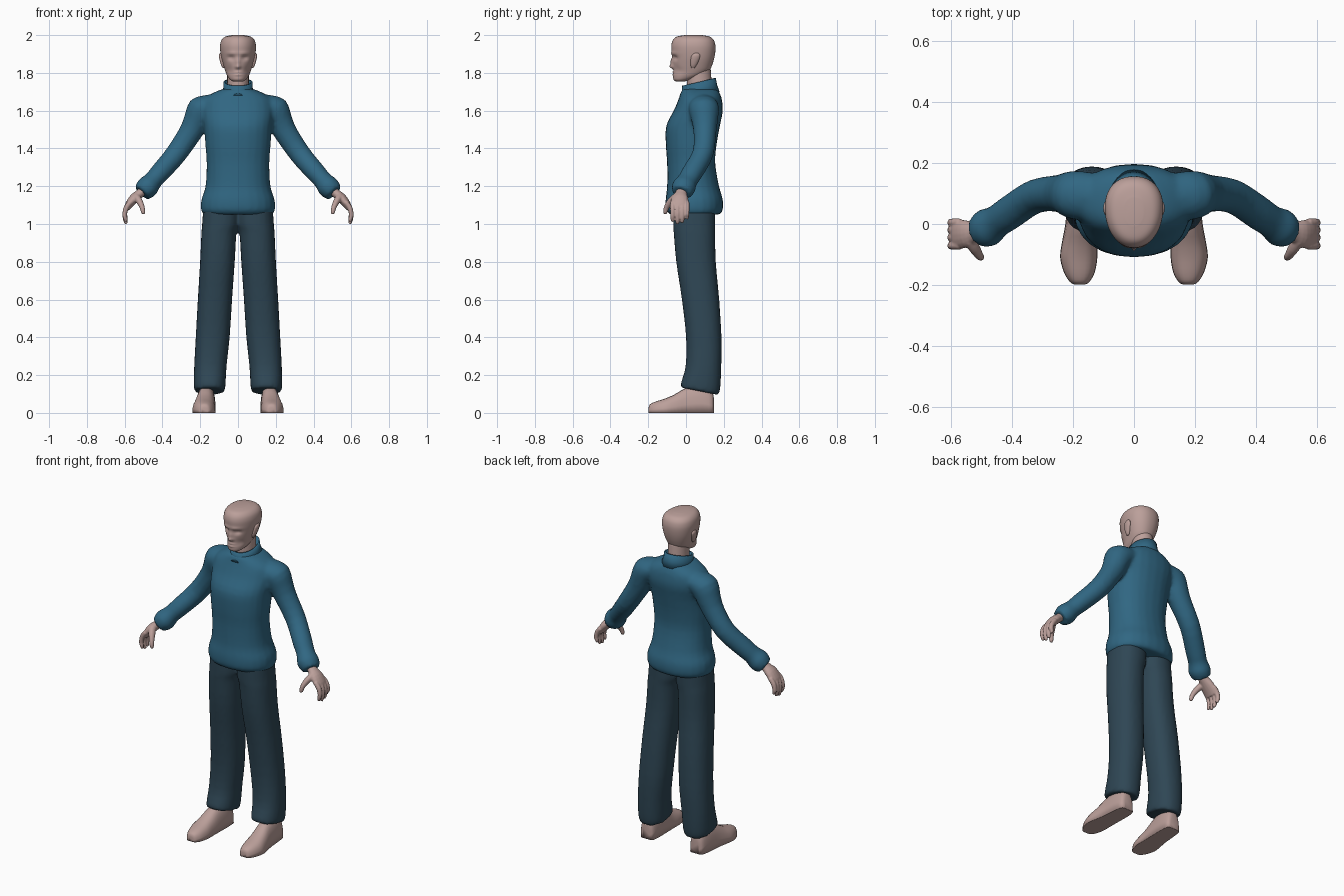
import bpy, bmesh, math
from mathutils import Vector


def material(name, rgb):
    m = bpy.data.materials.new(name)
    m.diffuse_color = (*rgb, 1)
    return m


SKIN = material("skin", (0.50, 0.35, 0.325))
WOOL = material("blue wool", (0.03, 0.135, 0.225))
CLOTH = material("dark trouser cloth", (0.028, 0.062, 0.09))


def catmull(rows, sub):
    """Smoothly interpolate rows of numbers."""
    out = []
    for i in range(len(rows) - 1):
        a, b, c, d = (rows[min(max(i + k, 0), len(rows) - 1)] for k in (-1, 0, 1, 2))
        for s in range(sub):
            t = s / sub
            out.append([0.5 * (2 * q + (r - p) * t + (2 * p - 5 * q + 4 * r - w) * t * t
                               + (3 * q - p - 3 * r + w) * t ** 3)
                        for p, q, r, w in zip(a, b, c, d)])
    return out + [list(rows[-1])]


def loft(bm, rings, sx=1, segs=24, sub=3, power=1.0, egg=0.0):
    """Capped skin over rings given as centre, half axis u, half axis v."""
    loops = []
    for r in catmull(rings, sub):
        c, u, v = Vector(r[0:3]), Vector(r[3:6]), Vector(r[6:9])
        loop = []
        for k in range(segs):
            a = 2 * math.pi * k / segs
            ca, sa = math.cos(a), math.sin(a)
            p = c + u * math.copysign(abs(ca) ** power, ca) * (1 + egg * sa) \
                + v * math.copysign(abs(sa) ** power, sa)
            loop.append(bm.verts.new((p.x * sx, p.y, p.z)))
        loops.append(loop)
    for a, b in zip(loops, loops[1:]):
        for k in range(segs):
            n = (k + 1) % segs
            bm.faces.new((a[k], a[n], b[n], b[k]))
    bm.faces.new(loops[0])
    bm.faces.new(loops[-1])


def stack(rows, cx=0.0):
    """Level rings from (z, front y, back y, half width[, centre x[, back rise]])."""
    out = []
    for z, yf, yb, rx, *more in rows:
        x = more[0] if more else cx
        rise = more[1] if len(more) > 1 else 0
        out.append((x, (yf + yb) / 2, z, rx, 0, 0, 0, (yb - yf) / 2, rise))
    return out


def tube(rows):
    """Rings square to a path of (x, y, z, thickness, breadth along y)."""
    pts = [Vector(r[:3]) for r in rows]
    out = []
    for i, r in enumerate(rows):
        t = (pts[min(i + 1, len(pts) - 1)] - pts[max(i - 1, 0)]).normalized()
        v = Vector((0, 1, 0))
        v = (v - t * v.dot(t)).normalized()
        u = t.cross(v)
        out.append((*pts[i], *(u * r[3]), *(v * r[4])))
    return out


def finish(name, bm, mat, voxel=0, smooth=4):
    bmesh.ops.recalc_face_normals(bm, faces=bm.faces)
    me = bpy.data.meshes.new(name)
    bm.to_mesh(me)
    bm.free()
    me.materials.append(mat)
    me.shade_smooth()
    ob = bpy.data.objects.new(name, me)
    bpy.context.collection.objects.link(ob)
    if voxel:
        m = ob.modifiers.new("blend", 'REMESH')
        m.mode, m.voxel_size, m.use_smooth_shade = 'VOXEL', voxel, True
        s = ob.modifiers.new("soften", 'SMOOTH')
        s.factor, s.iterations = 0.5, smooth
    return ob


# Sweater: body and both sleeves blended together
bm = bmesh.new()
loft(bm, stack([(1.05, -0.085, 0.18, 0.182), (1.075, -0.105, 0.195, 0.196), (1.13, -0.108, 0.195, 0.194),
                (1.2, -0.10, 0.175, 0.172), (1.32, -0.10, 0.155, 0.166), (1.42, -0.107, 0.162, 0.173),
                (1.52, -0.105, 0.18, 0.18), (1.6, -0.065, 0.195, 0.19), (1.66, -0.04, 0.19, 0.178),
                (1.695, -0.028, 0.178, 0.13), (1.715, -0.02, 0.165, 0.08)]), power=0.9)
for sx in (1, -1):
    loft(bm, tube([(0.12, 0.09, 1.63, 0.06, 0.075), (0.195, 0.095, 1.605, 0.076, 0.08),
                   (0.243, 0.10, 1.50, 0.063, 0.062), (0.325, 0.09, 1.375, 0.057, 0.056),
                   (0.41, 0.035, 1.275, 0.053, 0.056), (0.45, 0.008, 1.23, 0.050, 0.054),
                   (0.48, -0.012, 1.195, 0.060, 0.064), (0.51, -0.025, 1.165, 0.048, 0.052)]), sx)
finish("sweater", bm, WOOL, 0.011)

# Standing collar, higher at the nape
bm = bmesh.new()
loft(bm, stack([(1.69, -0.035, 0.178, 0.095, 0, 0.01), (1.72, -0.022, 0.165, 0.078, 0, 0.015),
                (1.752, -0.02, 0.158, 0.076, 0, 0.02), (1.752, -0.01, 0.148, 0.067, 0, 0.02),
                (1.70, 0.0, 0.14, 0.062, 0, 0.01)]), sub=1, segs=28)
finish("collar", bm, WOOL)

# Trousers: two legs meeting at the hips
bm = bmesh.new()
for sx in (1, -1):
    loft(bm, stack([(1.1, -0.07, 0.155, 0.095, 0.088), (1.0, -0.068, 0.155, 0.098, 0.092),
                    (0.95, -0.065, 0.155, 0.093, 0.101), (0.8, -0.052, 0.158, 0.092, 0.109),
                    (0.6, -0.022, 0.176, 0.091, 0.122), (0.4, 0.0, 0.188, 0.09, 0.134),
                    (0.25, -0.002, 0.187, 0.086, 0.146), (0.15, -0.025, 0.182, 0.084, 0.15, -0.015),
                    (0.115, -0.03, 0.172, 0.08, 0.15, -0.02)]), sx, power=0.88)
finish("trousers", bm, CLOTH, 0.011, 3)

# Feet: rings run from heel to toe with a flat sole
for sx, side in ((1, "left"), (-1, "right")):
    bm = bmesh.new()
    rings = [(x, y, 0, rx, 0, 0, 0, 0, h) for y, x, rx, h in (
        (0.147, 0.165, 0.025, 0.08), (0.135, 0.166, 0.043, 0.12), (0.08, 0.168, 0.05, 0.15),
        (0.0, 0.172, 0.053, 0.132), (-0.06, 0.178, 0.058, 0.098), (-0.11, 0.181, 0.061, 0.076),
        (-0.16, 0.179, 0.05, 0.06), (-0.19, 0.178, 0.032, 0.046), (-0.198, 0.178, 0.018, 0.028))]
    loft(bm, rings, sx, power=0.8)
    for v in bm.verts:
        v.co.z = max(v.co.z, 0)
    bmesh.ops.remove_doubles(bm, verts=bm.verts, dist=0.0005)
    finish(side + "_foot", bm, SKIN)

# Hands: wrist and palm, four curled fingers, thumb
for sx, side in ((1, "left"), (-1, "right")):
    bm = bmesh.new()
    loft(bm, tube([(0.48, -0.015, 1.20, 0.026, 0.032), (0.515, -0.025, 1.165, 0.024, 0.03),
                   (0.55, -0.032, 1.135, 0.026, 0.045), (0.578, -0.034, 1.10, 0.021, 0.048),
                   (0.588, -0.034, 1.08, 0.015, 0.044)]), sx, segs=16)
    for y, drop in ((-0.071, 0.012), (-0.045, 0.0), (-0.02, 0.006), (0.005, 0.025)):
        loft(bm, tube([(0.57, y, 1.115, 0.014, 0.0135), (0.592, y, 1.085, 0.0145, 0.0135),
                       (0.600, y, 1.05, 0.0125, 0.0125), (0.596, y, 1.018 + drop, 0.0115, 0.0115),
                       (0.592, y, 1.0 + drop, 0.007, 0.008)]), sx, segs=10)
    loft(bm, tube([(0.54, -0.05, 1.145, 0.02, 0.022), (0.522, -0.08, 1.12, 0.018, 0.02),
                   (0.508, -0.102, 1.09, 0.014, 0.015), (0.502, -0.109, 1.065, 0.012, 0.012),
                   (0.50, -0.111, 1.052, 0.007, 0.007)]), sx, segs=10)
    finish(side + "_hand", bm, SKIN, 0.0045, 2)

# Head: smooth skull with the face pressed into its front
bm = bmesh.new()
loft(bm, stack([(1.755, -0.055, -0.005, 0.028), (1.765, -0.066, 0.03, 0.043), (1.785, -0.068, 0.085, 0.057),
                (1.81, -0.065, 0.122, 0.067), (1.84, -0.068, 0.138, 0.077), (1.88, -0.072, 0.15, 0.088),
                (1.92, -0.077, 0.156, 0.094), (1.95, -0.077, 0.155, 0.094), (1.975, -0.068, 0.146, 0.086),
                (1.992, -0.048, 0.125, 0.066), (2.0, -0.005, 0.085, 0.03)]), segs=56, sub=5, power=0.92, egg=0.1)


def bump(x, z, cx, cz, wx, wz):
    return math.exp(-((x - cx) / wx) ** 2 - ((z - cz) / wz) ** 2)


for v in bm.verts:
    x, y, z = v.co
    if y < 0:
        x = abs(x)
        d = 0.014 * bump(x, z, 0.036, 1.88, 0.017, 0.012)                 # eye sockets
        d -= 0.006 * bump(x, z, 0.03, 1.903, 0.03, 0.009)                 # brow
        d -= 0.013 * bump(x, z, 0, 1.855, 0.010, 0.022)                   # nose bridge
        d -= 0.017 * bump(x, z, 0, 1.832, 0.013, 0.010)                   # nose tip
        d -= 0.007 * bump(x, z, 0, 1.803, 0.02, 0.005)                    # upper lip
        d -= 0.006 * bump(x, z, 0, 1.790, 0.018, 0.005)                   # lower lip
        d += 0.005 * bump(x, z, 0, 1.797, 0.02, 0.003)                    # mouth line
        d += 0.005 * bump(x, z, 0.045, 1.815, 0.014, 0.022)               # cheek hollow
        v.co.y += d
finish("head", bm, SKIN)

# Neck
bm = bmesh.new()
loft(bm, stack([(1.68, 0.01, 0.14, 0.058), (1.76, 0.005, 0.135, 0.057), (1.83, 0.01, 0.13, 0.057)]))
finish("neck", bm, SKIN)

# Ears lie flat on the sides of the head
for sx, side in ((1, "left"), (-1, "right")):
    bm = bmesh.new()
    loft(bm, stack([(1.825, 0.03, 0.045, 0.006, 0.074), (1.84, 0.024, 0.056, 0.010, 0.079),
                    (1.87, 0.024, 0.07, 0.011, 0.087), (1.893, 0.03, 0.075, 0.010, 0.091),
                    (1.905, 0.045, 0.065, 0.005, 0.091)]), sx, segs=14)
    finish(side + "_ear", bm, SKIN)
